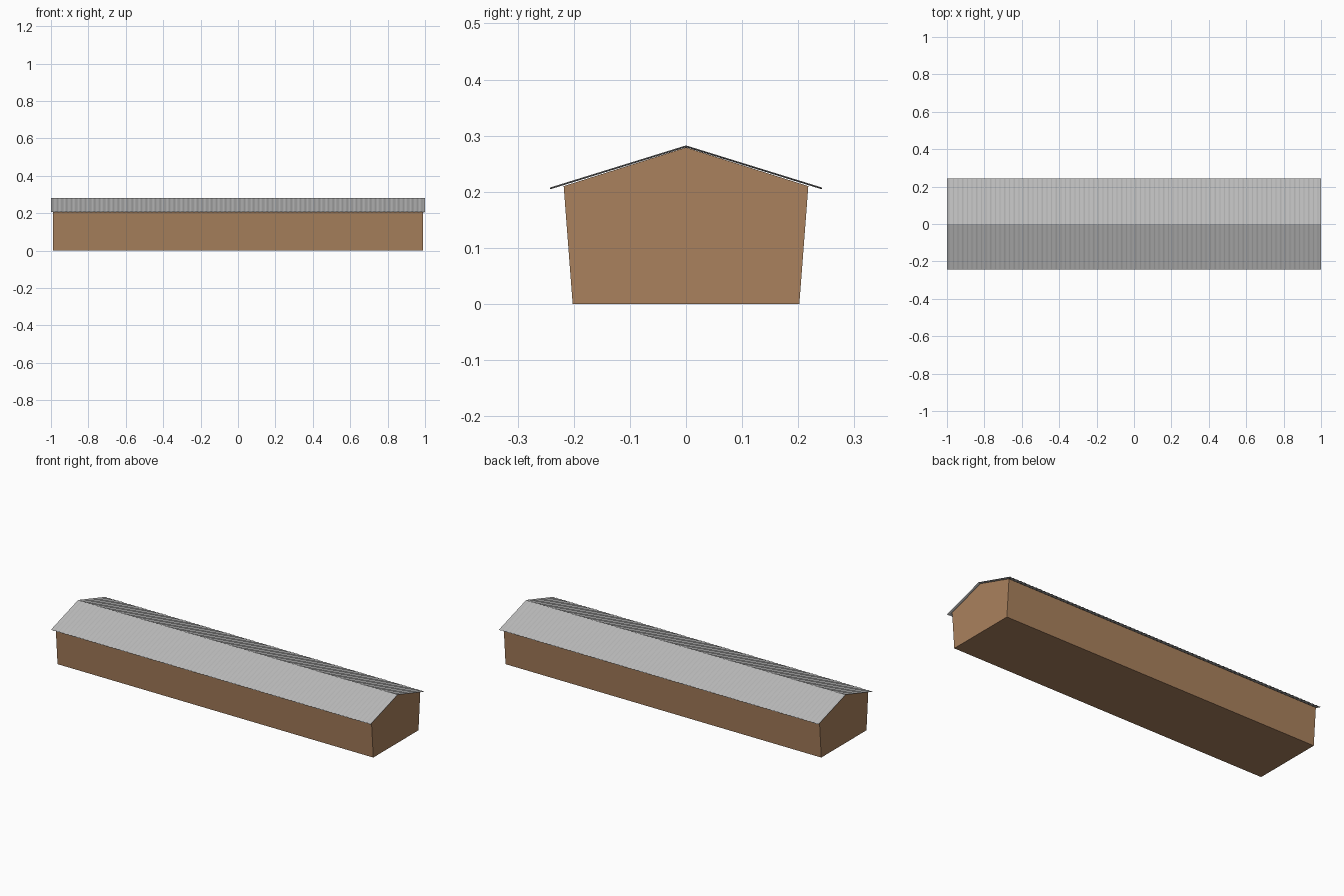
import bpy, math

if "Cube" in bpy.data.objects:
    bpy.data.objects.remove(bpy.data.objects["Cube"])


def material(name, rgb):
    m = bpy.data.materials.new(name)
    m.diffuse_color = (*rgb, 1)
    m.use_nodes = True
    m.node_tree.nodes["Principled BSDF"].inputs["Base Color"].default_value = m.diffuse_color
    return m


def add_mesh(name, verts, faces, mat):
    me = bpy.data.meshes.new(name)
    me.from_pydata(verts, [], faces)
    me.materials.append(mat)
    ob = bpy.data.objects.new(name, me)
    bpy.context.collection.objects.link(ob)
    return ob


clay = material("brown wall", (0.40, 0.22, 0.11))
metal = material("grey roofing", (0.50, 0.50, 0.50))

# Body: five-sided gable section with walls leaning outwards
section = [(-0.202, 0), (0.202, 0), (0.218, 0.210), (0, 0.279), (-0.218, 0.210)]
X, n = 0.988, len(section)
verts = [(x, y, z) for x in (-X, X) for y, z in section]
faces = [tuple(reversed(range(n))), tuple(range(n, 2 * n))]
faces += [(i, (i + 1) % n, (i + 1) % n + n, i + n) for i in range(n)]
add_mesh("walls", verts, faces, clay)

# Roof: two corrugated sheets with ribs running down the slope
WAVES, STEPS, AMP = 80, 4, 0.0016
RIDGE, EAVE_Y, EAVE_Z = 0.2815, 0.242, 0.2065
for side, name in ((-1, "front_roof_sheet"), (1, "back_roof_sheet")):
    verts, faces = [], []
    count = WAVES * STEPS
    for i in range(count + 1):
        x = -1 + 2 * i / count
        wave = AMP * math.sin(2 * math.pi * (i + 0.5) / STEPS)
        verts += [(x, 0, RIDGE + wave), (x, side * EAVE_Y, EAVE_Z + wave)]
    for i in range(count):
        f = (2 * i, 2 * i + 1, 2 * i + 3, 2 * i + 2)
        faces.append(f if side < 0 else f[::-1])
    roof = add_mesh(name, verts, faces, metal)
    thick = roof.modifiers.new("thickness", "SOLIDIFY")
    thick.thickness = 0.001
